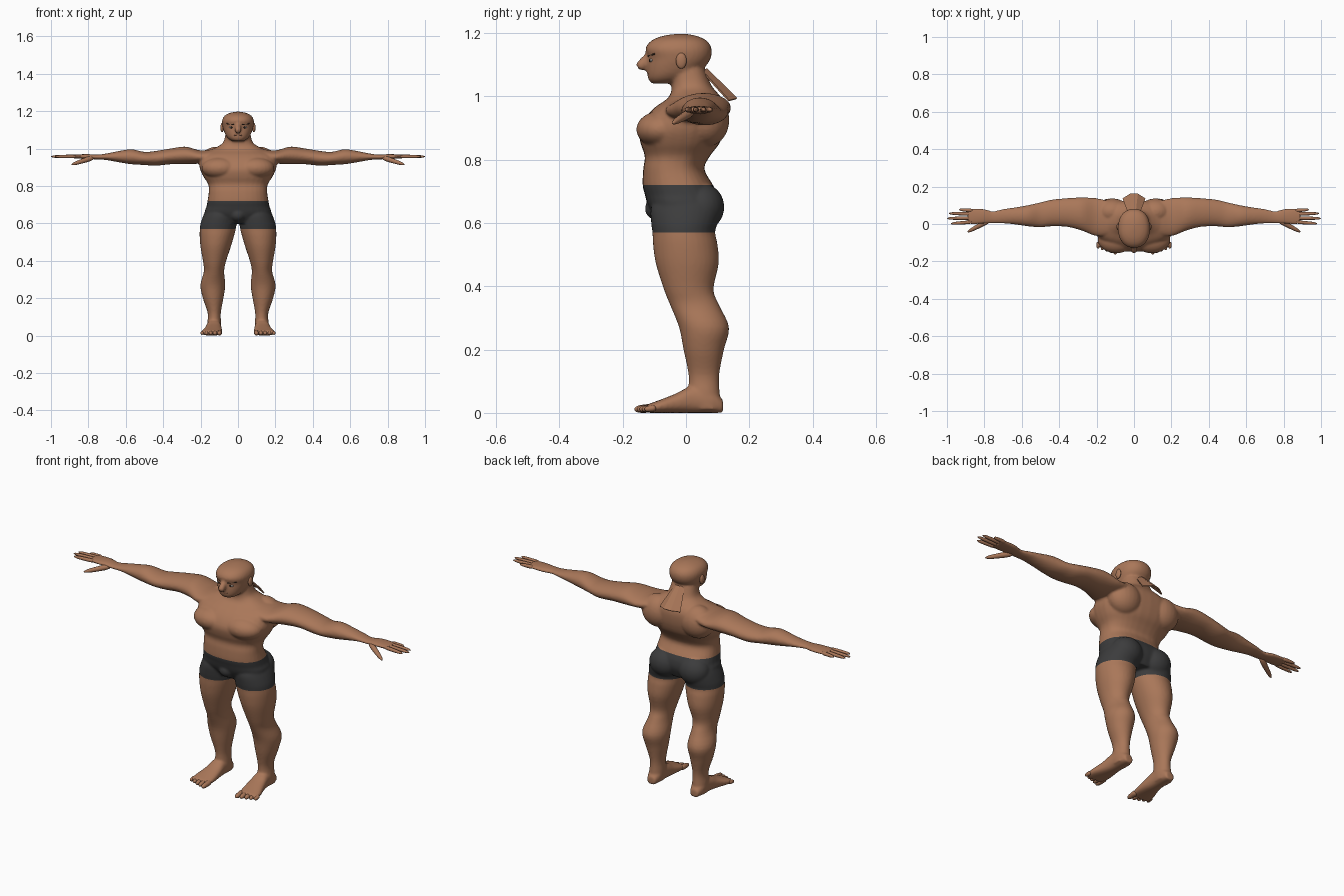
import bpy, bmesh, math
from mathutils import Vector, Matrix

cube = bpy.data.objects.get("Cube")
if cube:
    bpy.data.objects.remove(cube, do_unlink=True)


def material(name, r, g, b):
    m = bpy.data.materials.new(name)
    m.use_nodes = True
    m.diffuse_color = (r, g, b, 1)
    node = next(n for n in m.node_tree.nodes if n.type == 'BSDF_PRINCIPLED')
    node.inputs["Base Color"].default_value = (r, g, b, 1)
    return m


skin = material("skin", .40, .185, .10)
dark_cloth = material("dark_cloth", .045, .045, .046)
dark_hair = material("dark_hair", .03, .018, .012)
lip = material("lip", .22, .09, .055)
eye_white = material("eye_white", .6, .55, .5)


def finish(bm, name, *mats, smooth=True):
    bmesh.ops.recalc_face_normals(bm, faces=bm.faces)
    mesh = bpy.data.meshes.new(name)
    bm.to_mesh(mesh)
    bm.free()
    for m in mats:
        mesh.materials.append(m)
    if smooth:
        mesh.shade_smooth()
    obj = bpy.data.objects.new(name, mesh)
    bpy.context.scene.collection.objects.link(obj)
    return obj


def refine(rows, steps=4):
    """Catmull-Rom interpolation through the section rows."""
    out = []
    for i in range(len(rows) - 1):
        p0, p1 = rows[max(i - 1, 0)], rows[i]
        p2, p3 = rows[i + 1], rows[min(i + 2, len(rows) - 1)]
        for s in range(steps):
            t = s / steps
            out.append([b + .5 * t * (c - a + t * (2*a - 5*b + 4*c - d + t * (3*(b - c) + d - a)))
                        for a, b, c, d in zip(p0, p1, p2, p3)])
    return out + [list(rows[-1])]


def loft(bm, axes, rows, side=1, power=2.0, n=32):
    """Rows hold: position on the first axis, then low/high on the other two."""
    rings = []
    for pos, a0, a1, b0, b1 in refine(rows):
        ring = []
        for k in range(n):
            t = 2 * math.pi * k / n
            c, s = math.cos(t), math.sin(t)
            u = math.copysign(abs(c) ** (2 / power), c)
            v = math.copysign(abs(s) ** (2 / power), s)
            co = Vector()
            co["xyz".index(axes[0])] = pos
            co["xyz".index(axes[1])] = (a0 + a1) / 2 + u * (a1 - a0) / 2
            co["xyz".index(axes[2])] = (b0 + b1) / 2 + v * (b1 - b0) / 2
            co.x *= side
            ring.append(bm.verts.new(co))
        rings.append(ring)
    faces = [bm.faces.new(rings[0]), bm.faces.new(rings[-1])]
    for r, q in zip(rings, rings[1:]):
        faces += [bm.faces.new((r[k], r[(k + 1) % n], q[(k + 1) % n], q[k])) for k in range(n)]
    bmesh.ops.recalc_face_normals(bm, faces=faces)


def ball(bm, centre, radii, side=1):
    m = Matrix.Translation((centre[0] * side, *centre[1:])) @ Matrix.Diagonal((*radii, 1))
    bmesh.ops.create_uvsphere(bm, u_segments=24, v_segments=16, radius=1, matrix=m)


def digit(bm, start, end, radius, side=1, taper=.3):
    """Rounded, tapering finger or toe."""
    a, b = (Vector((p[0] * side, *p[1:])) for p in (start, end))
    turn = (b - a).to_track_quat('Z', 'Y')
    made = bmesh.ops.create_uvsphere(bm, u_segments=12, v_segments=12, radius=1)
    for v in made["verts"]:
        t = v.co.z
        flat = Vector((v.co.x, v.co.y, 0))
        if flat.length > .001:
            flat = flat.normalized() * radius * math.sqrt(max(0, 1 - t ** 4)) * (1 - taper * (t + 1) / 2)
        v.co = (a + b) / 2 + turn @ (flat + Vector((0, 0, t * (b - a).length / 2)))


# Body: overlapping muscle forms, fused into one skin
body = bmesh.new()
torso = [(.60, -.08, .08, -.09, .08), (.65, -.172, .172, -.118, .10), (.69, -.168, .168, -.13, .098),
         (.72, -.163, .163, -.137, .085), (.77, -.156, .156, -.135, .058), (.81, -.16, .16, -.13, .075),
         (.85, -.185, .185, -.143, .105), (.89, -.203, .203, -.148, .12), (.93, -.208, .208, -.13, .126),
         (.965, -.2, .2, -.098, .125), (.99, -.155, .155, -.062, .115), (1.01, -.11, .11, -.048, .1),
         (1.035, -.078, .078, -.046, .08), (1.09, -.065, .065, -.05, .058)]
loft(body, "zxy", torso, power=2.4)

head = [(1.04, -.03, .03, -.108, -.03), (1.052, -.05, .05, -.118, .0), (1.07, -.065, .065, -.122, .035),
        (1.095, -.076, .076, -.122, .062), (1.12, -.083, .083, -.12, .078), (1.15, -.085, .085, -.128, .081),
        (1.175, -.072, .072, -.11, .066), (1.19, -.045, .045, -.075, .035), (1.197, -.01, .01, -.03, .0)]
loft(body, "zxy", head, power=2.2)
digit(body, (0, -.108, 1.135), (0, -.15, 1.086), .014, taper=-.4)
ball(body, (0, -.08, .645), (.045, .05, .04))

leg = [(.70, .03, .155, -.08, .08), (.65, .008, .182, -.11, .11), (.60, .008, .2, -.11, .1),
       (.57, .012, .204, -.106, .092), (.53, .022, .205, -.104, .1), (.47, .04, .2, -.095, .103),
       (.39, .066, .186, -.07, .087), (.34, .074, .183, -.05, .105), (.27, .068, .201, -.022, .136),
       (.2, .078, .188, -.008, .12), (.12, .092, .162, .008, .105), (.06, .09, .165, .008, .107),
       (.012, .092, .165, .02, .113)]
foot = [(.117, .105, .15, .0, .04), (.08, .092, .164, .0, .075), (.02, .09, .168, .0, .085),
        (-.03, .086, .178, .0, .062), (-.08, .084, .193, .0, .042), (-.125, .09, .198, .0, .026)]
arm = [(.12, -.06, .12, .93, 1.0), (.2, -.065, .138, .92, .99), (.28, -.035, .142, .916, 1.01),
       (.36, -.015, .138, .916, 1.0), (.44, -.012, .13, .908, .987), (.5, -.018, .116, .912, .982),
       (.57, -.012, .1, .916, .996), (.64, -.002, .088, .927, .986), (.7, .003, .08, .938, .974),
       (.755, .004, .069, .942, .967), (.8, .002, .08, .943, .97), (.85, -.002, .084, .946, .969),
       (.89, .0, .082, .949, .966)]
for side in (1, -1):
    loft(body, "zxy", leg, side)
    loft(body, "yxz", foot, side, power=2.4)
    loft(body, "xyz", arm, side)
    ball(body, (.095, -.08, .895), (.1, .077, .058), side)   # chest
    ball(body, (.115, .065, .925), (.09, .072, .085), side)  # shoulder blade
    ball(body, (.088, .05, .65), (.082, .071, .075), side)   # buttock

source = finish(body, "body_forms")
remesh = source.modifiers.new("fuse", 'REMESH')
remesh.mode = 'VOXEL'
remesh.voxel_size = .006
relax = source.modifiers.new("relax", 'SMOOTH')
relax.factor = .5
relax.iterations = 5
graph = bpy.context.evaluated_depsgraph_get()
fused = bmesh.new()
fused.from_mesh(source.evaluated_get(graph).to_mesh())
bpy.data.objects.remove(source, do_unlink=True)

# Shorts: cut clean hem and waist lines, then colour the band between them
hem, waist = .57, .72
for z in (hem, waist):
    bmesh.ops.bisect_plane(fused, geom=fused.verts[:] + fused.edges[:] + fused.faces[:],
                           plane_co=(0, 0, z), plane_no=(0, 0, 1))
for f in fused.faces:
    centre = f.calc_center_median()
    f.material_index = int(hem < centre.z < waist and abs(centre.x) < .3)
finish(fused, "body_with_shorts", skin, dark_cloth)

# Hands, toes, ears and facial details on each side
for side, label in ((1, "left"), (-1, "right")):
    bm = bmesh.new()
    for base, tip, reach in ((.011, .002, .98), (.032, .03, 1.0), (.053, .057, .99), (.072, .077, .935)):
        digit(bm, (.86, base, .958), (reach, tip, .957), .0105, side)
    digit(bm, (.77, .022, .953), (.89, -.043, .914), .016, side, .45)
    finish(bm, label + "_fingers", skin)

    bm = bmesh.new()
    for i in range(5):
        x = .098 + .023 * i
        digit(bm, (x, -.095, .016), (x + .002, -.163 + .008 * i, .011), .015 - .001 * i, side, .25)
    finish(bm, label + "_toes", skin)

    bm = bmesh.new()
    ball(bm, (.085, -.015, 1.112), (.009, .017, .025), side)
    finish(bm, label + "_ear", skin)

    bm = bmesh.new()
    digit(bm, (.014, -.121, 1.127), (.062, -.098, 1.134), .005, side)
    finish(bm, label + "_eyebrow", dark_hair)

    bm = bmesh.new()
    ball(bm, (.035, -.109, 1.113), (.013, .006, .005), side)
    finish(bm, label + "_eye", eye_white)
    bm = bmesh.new()
    ball(bm, (.035, -.114, 1.113), (.005, .003, .005), side)
    finish(bm, label + "_pupil", dark_hair)

bm = bmesh.new()
ball(bm, (0, -.116, 1.07), (.024, .006, .004))
finish(bm, "mouth", lip)

# Nape flap: a pleated fan standing off the upper back
bm = bmesh.new()
top, bottom = [], []
for i, bow in zip((-1.5, -.5, .5, 1.5), (0, 1, 1, 0)):
    top.append(bm.verts.new((i * .018, .05 + .015 * bow, 1.08 + .006 * bow)))
    bottom.append(bm.verts.new((i * .04, .135 + .025 * bow, .986 + .006 * bow)))
for i in range(3):
    bm.faces.new((top[i], top[i + 1], bottom[i + 1], bottom[i]))
flap = finish(bm, "nape_flap", skin, smooth=False)
solid = flap.modifiers.new("thickness", 'SOLIDIFY')
solid.thickness = .006
solid.offset = 0
